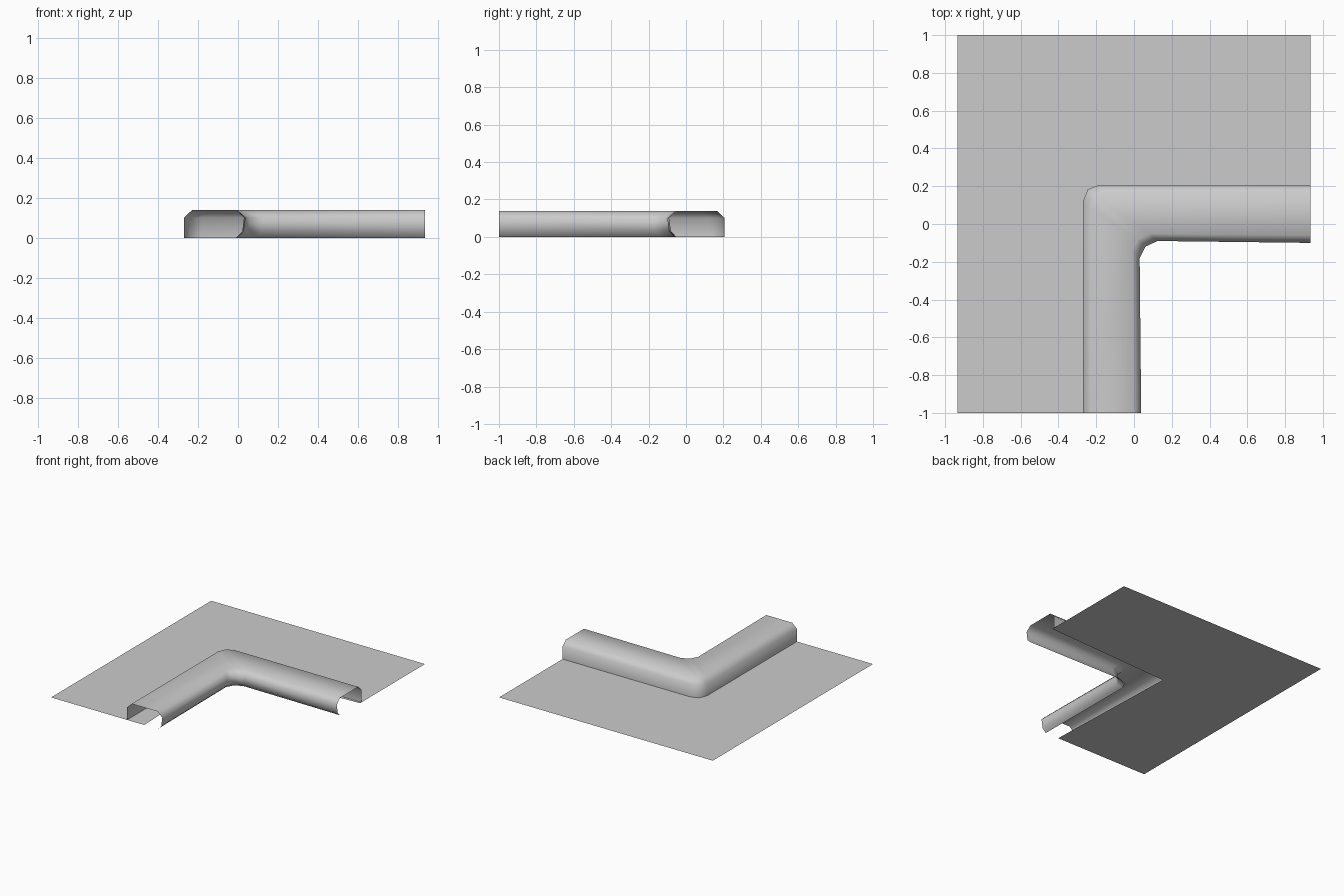
import bpy, bmesh
from mathutils import Vector

cube = bpy.data.objects.get("Cube")
if cube:
    bpy.data.objects.remove(cube, do_unlink=True)

GREY = (0.6, 0.6, 0.6, 1.0)
mat = bpy.data.materials.new("plain grey")
mat.use_nodes = True
mat.diffuse_color = GREY
mat.node_tree.nodes["Principled BSDF"].inputs["Base Color"].default_value = GREY


def make_object(name, bm):
    mesh = bpy.data.meshes.new(name)
    bm.to_mesh(mesh)
    bm.free()
    mesh.materials.append(mat)
    obj = bpy.data.objects.new(name, mesh)
    bpy.context.collection.objects.link(obj)
    return obj


# Ground sheet: L-shaped, ending underneath the raised kerb
bm = bmesh.new()
outline = [(-0.935, 1), (-0.935, -1), (-0.12, -1),
           (-0.158, 0.137), (0.935, 0.19), (0.935, 1)]
corners = [bm.verts.new((x, y, 0)) for x, y in outline]
for ids in ((0, 1, 2, 3), (0, 3, 4, 5)):
    bm.faces.new([corners[i] for i in ids])
make_object("ground_sheet", bm)

# Kerb: open hollow section swept round the corner
# Section points are (fraction from outer to inner side, height)
section = [(0, 0), (0, 0.1), (0.13, 0.138), (0.87, 0.138),
           (1, 0.1), (0.97, 0.03), (0.87, 0)]
# Stations are (outer point, inner point) along the path
stations = [((-0.27, -1), (0.038, -1)),
            ((-0.27, 0.12), (0.03, -0.18)),
            ((-0.245, 0.183), (0.06, -0.12)),
            ((-0.185, 0.207), (0.125, -0.09)),
            ((0.935, 0.207), (0.935, -0.1))]

bm = bmesh.new()
rings = []
for outer, inner in stations:
    ring = []
    for t, z in section:
        p = Vector(outer).lerp(Vector(inner), t)
        ring.append(bm.verts.new((p.x, p.y, z)))
    rings.append(ring)
for a, b in zip(rings, rings[1:]):
    for i in range(len(section) - 1):
        bm.faces.new((a[i], a[i + 1], b[i + 1], b[i]))
bmesh.ops.recalc_face_normals(bm, faces=bm.faces)
top = max(bm.faces, key=lambda f: f.calc_center_median().z)
if top.normal.z < 0:
    bmesh.ops.reverse_faces(bm, faces=bm.faces)
kerb = make_object("corner_kerb", bm)
for poly in kerb.data.polygons:
    poly.use_smooth = True
